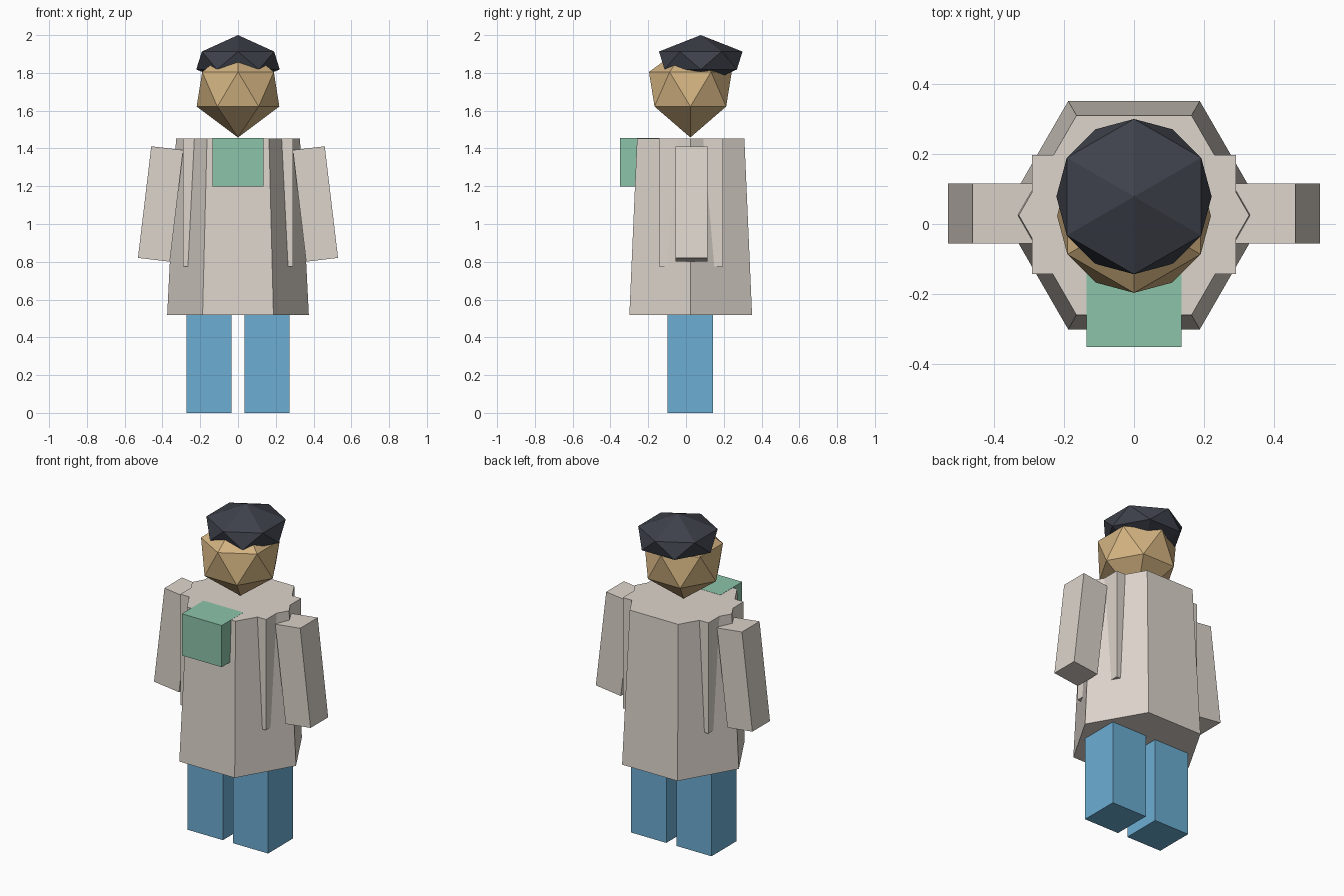
import bpy, bmesh
from math import sin, cos, pi, radians
from mathutils import Matrix

if "Cube" in bpy.data.objects:
    bpy.data.objects.remove(bpy.data.objects["Cube"])


def material(name, rgb):
    m = bpy.data.materials.new(name)
    m.diffuse_color = (*rgb, 1)
    m.use_nodes = True
    m.node_tree.nodes["Principled BSDF"].inputs["Base Color"].default_value = m.diffuse_color
    return m


COAT = material("coat_cream", (0.72, 0.66, 0.60))
BLUE = material("trouser_blue", (0.15, 0.42, 0.65))
GREEN = material("green_cloth", (0.26, 0.55, 0.40))
SKIN = material("skin_tan", (0.65, 0.45, 0.22))
DARK = material("hat_dark", (0.048, 0.053, 0.07))


def finish(name, bm, mat):
    bmesh.ops.recalc_face_normals(bm, faces=bm.faces)
    me = bpy.data.meshes.new(name)
    bm.to_mesh(me)
    bm.free()
    me.materials.append(mat)
    ob = bpy.data.objects.new(name, me)
    bpy.context.collection.objects.link(ob)
    return ob


def box(name, centre, size, mat, tilt=0):
    bm = bmesh.new()
    bmesh.ops.create_cube(bm, size=1, matrix=Matrix.Diagonal((*size, 1)))
    ob = finish(name, bm, mat)
    ob.location = centre
    ob.rotation_euler.y = tilt
    return ob


def hex_ring(bm, r, y, z, turn=0):
    return [bm.verts.new((r * cos(a), y + r * sin(a), z))
            for a in (turn + i * pi / 3 for i in range(6))]


def faceted_ball(name, r, y, heights, mat):
    """Six-sided ball: bottom point, two staggered rings, top point."""
    z0, z1, z2, z3 = heights
    bm = bmesh.new()
    bottom, top = bm.verts.new((0, y, z0)), bm.verts.new((0, y, z3))
    low, high = hex_ring(bm, r, y, z1), hex_ring(bm, r, y, z2, pi / 6)
    for i in range(6):
        j = (i + 1) % 6
        bm.faces.new((bottom, low[j], low[i]))
        bm.faces.new((low[i], low[j], high[i]))
        bm.faces.new((low[j], high[j], high[i]))
        bm.faces.new((top, high[i], high[j]))
    return finish(name, bm, mat)


# Coat: tapered hexagonal body
bm = bmesh.new()
hem, collar = hex_ring(bm, 0.375, 0.025, 0.517), hex_ring(bm, 0.328, 0.025, 1.453)
bm.faces.new(hem)
bm.faces.new(collar)
for i in range(6):
    j = (i + 1) % 6
    bm.faces.new((hem[i], hem[j], collar[j], collar[i]))
finish("coat", bm, COAT)

# Chest block showing through the sides of the coat
box("chest_block", (0, 0.027, 1.1145), (0.58, 0.34, 0.677), COAT)

# Arms and legs, mirrored left and right
for side, s in (("left", -1), ("right", 1)):
    box(side + "_arm", (s * 0.41, 0.03, 1.106), (0.17, 0.17, 0.595), COAT, -s * radians(6.8))
    box(side + "_leg", (s * 0.153, 0.022, 0.265), (0.238, 0.24, 0.53), BLUE)

# Green cloth at the front of the collar
box("front_cloth", (0, -0.245, 1.3265), (0.27, 0.21, 0.255), GREEN)

# Head and hat
faceted_ball("head", 0.219, 0.023, (1.458, 1.622, 1.805, 1.965), SKIN)
faceted_ball("hat", 0.221, 0.078, (1.73, 1.818, 1.913, 2.0), DARK)
